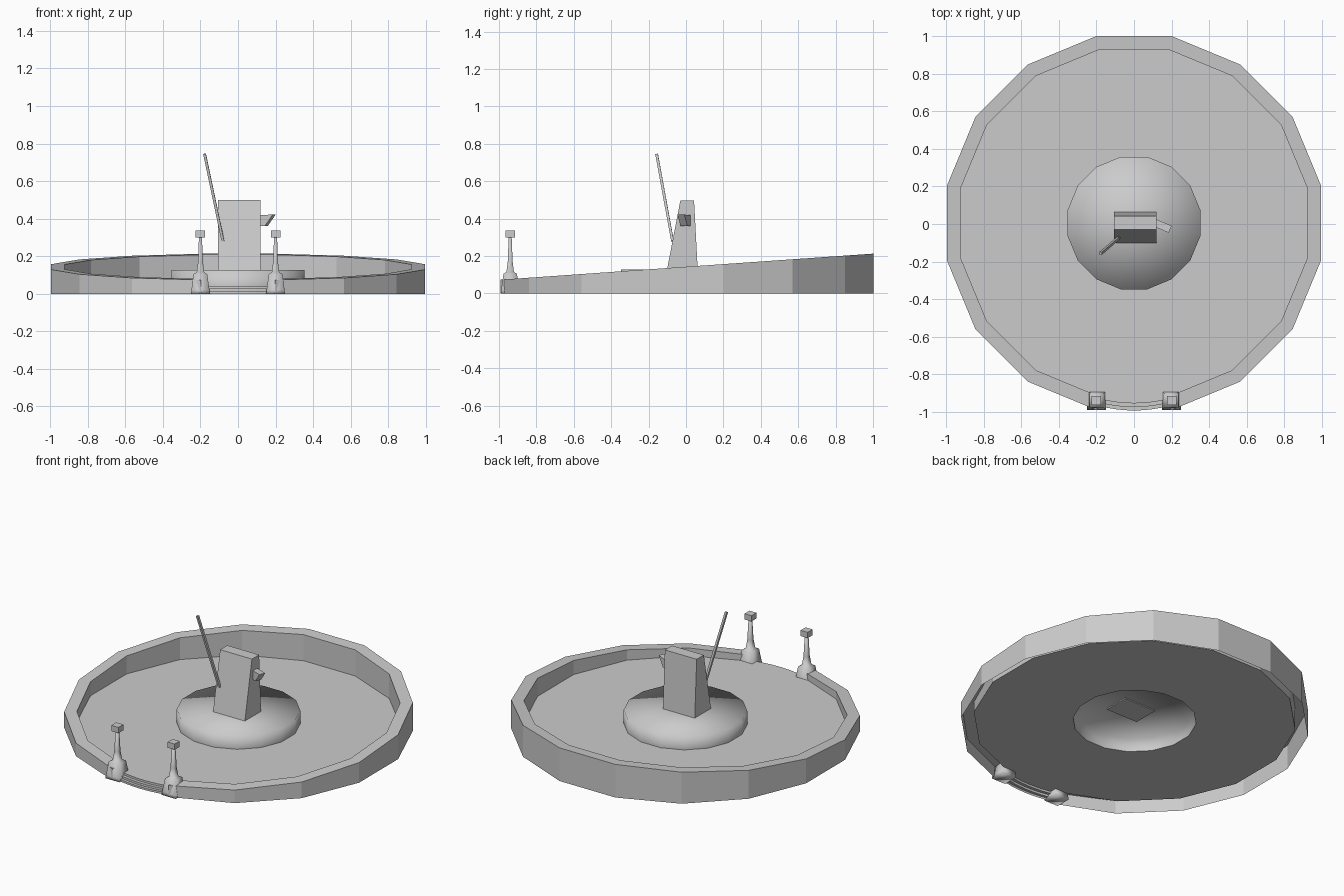
import bpy, bmesh, math
from mathutils import Vector, Matrix

if "Cube" in bpy.data.objects:
    bpy.data.objects.remove(bpy.data.objects["Cube"])

stone = bpy.data.materials.new("plain_grey")
stone.use_nodes = True
grey = (0.6, 0.6, 0.6, 1)
stone.diffuse_color = grey
stone.node_tree.nodes["Principled BSDF"].inputs["Base Color"].default_value = grey

SIDES = 16
CY = 0.005
FLOOR = 0.04


def finish(name, bm, smooth=False, recalc=True):
    if recalc:
        bmesh.ops.recalc_face_normals(bm, faces=bm.faces)
    mesh = bpy.data.meshes.new(name)
    bm.to_mesh(mesh)
    bm.free()
    mesh.materials.append(stone)
    for p in mesh.polygons:
        p.use_smooth = smooth
    ob = bpy.data.objects.new(name, mesh)
    bpy.context.collection.objects.link(ob)
    return ob


def loft(bm, rows, closed=False):
    """Skin neighbouring rows of points with quads."""
    vs = [[bm.verts.new(p) for p in row] for row in rows]
    for a, b in zip(vs, vs[1:]):
        n = len(a)
        for i in range(n if closed else n - 1):
            j = (i + 1) % n
            bm.faces.new((a[i], a[j], b[j], b[i]))
    return vs


def circle(r, height, first=0):
    """Points from one side of the gate round to the other."""
    pts = []
    for i in range(SIDES):
        a = math.radians(-90) + (i + 0.5) * math.tau / SIDES
        x, y = r * math.cos(a), r * math.sin(a) + CY
        pts.append((x, y, height(y)))
    return pts


def flat(z):
    return lambda y: z


def slope(y):
    return 0.143 + 0.07 * y


# Sloping rim wall, open below and at the gate
bm = bmesh.new()
rows = loft(bm, [circle(1.016, flat(0)), circle(1.016, slope),
                 circle(0.942, slope), circle(0.942, flat(FLOOR))])
finish("rim_wall", bm, recalc=False)

# Floor ring around the drum
bm = bmesh.new()
loft(bm, [circle(0.942, flat(FLOOR)), circle(0.36, flat(FLOOR))], closed=True)
finish("floor", bm, recalc=False)

# Low drum with softly shaded top
bm = bmesh.new()
vs = loft(bm, [circle(0.36, flat(FLOOR)), circle(0.36, flat(0.127))], closed=True)
centre = bm.verts.new((0, CY, 0.127))
for i in range(SIDES):
    bm.faces.new((vs[1][i], vs[1][(i + 1) % SIDES], centre))
finish("drum", bm, smooth=True, recalc=False)

# Curved entrance steps
bm = bmesh.new()
profile = [(-0.915, FLOOR), (-0.955, FLOOR), (-0.955, 0.027), (-0.975, 0.027),
           (-0.975, 0.013), (-0.993, 0.013), (-0.993, 0)]
rows = []
for y, z in profile:
    row = []
    for i in range(9):
        t = i / 4 - 1
        bulge = 0.025 * t * t if z < FLOOR or y < -0.94 else 0
        row.append((0.19 * t, y + bulge, z))
    rows.append(row)
loft(bm, rows[::-1])
finish("entrance_steps", bm, recalc=False)


def prism(name, outline, half, matrix):
    """Extrude an outline drawn in (u, z) by half to either side."""
    bm = bmesh.new()
    sides = loft(bm, [[matrix @ Vector((u, s * half, z)) for u, z in outline]
                      for s in (-1, 1)], closed=True)
    for row in sides:
        bm.faces.new(row)
    return finish(name, bm)


# Tapered tower
prism("tower", [(-0.103, 0.12), (0.063, 0.12), (0.043, 0.498), (-0.03, 0.498)], 0.113,
      Matrix.Translation((0.007, 0, 0)) @ Matrix.Rotation(math.pi / 2, 4, "Z"))

# Slanted spout on the left side of the tower
prism("spout", [(0, 0.418), (0.09, 0.422), (0.045, 0.362), (0, 0.362)], 0.02,
      Matrix.Translation((0.11, 0.007, 0)) @ Matrix.Rotation(math.radians(-23), 4, "Z"))

# Leaning pole
start, end = Vector((-0.08, -0.072, 0.28)), Vector((-0.178, -0.157, 0.745))
axis = end - start
bm = bmesh.new()
bmesh.ops.create_cone(bm, cap_ends=True, segments=4, radius1=0.01, radius2=0.01,
                      depth=axis.length,
                      matrix=Matrix.Translation((start + end) / 2)
                      @ axis.to_track_quat("Z", "Y").to_matrix().to_4x4())
finish("leaning_pole", bm)


def square_stack(name, x, y, levels, smooth):
    bm = bmesh.new()
    vs = loft(bm, [[(x + sx * h, y + sy * h, z) for sx, sy in
                    ((-1, -1), (1, -1), (1, 1), (-1, 1))] for h, z in levels], closed=True)
    bm.faces.new(vs[0])
    bm.faces.new(vs[-1])
    return finish(name, bm, smooth)


# Gate posts, each with a block on top
for side, x in (("left", 0.2), ("right", -0.2)):
    square_stack(side + "_post", x, -0.94,
                 [(0.05, 0), (0.048, 0.02), (0.036, 0.105), (0.02, 0.115),
                  (0.013, 0.17), (0.008, 0.302)], True)
    square_stack(side + "_post_block", x, -0.94, [(0.025, 0.3), (0.025, 0.337)], False)
